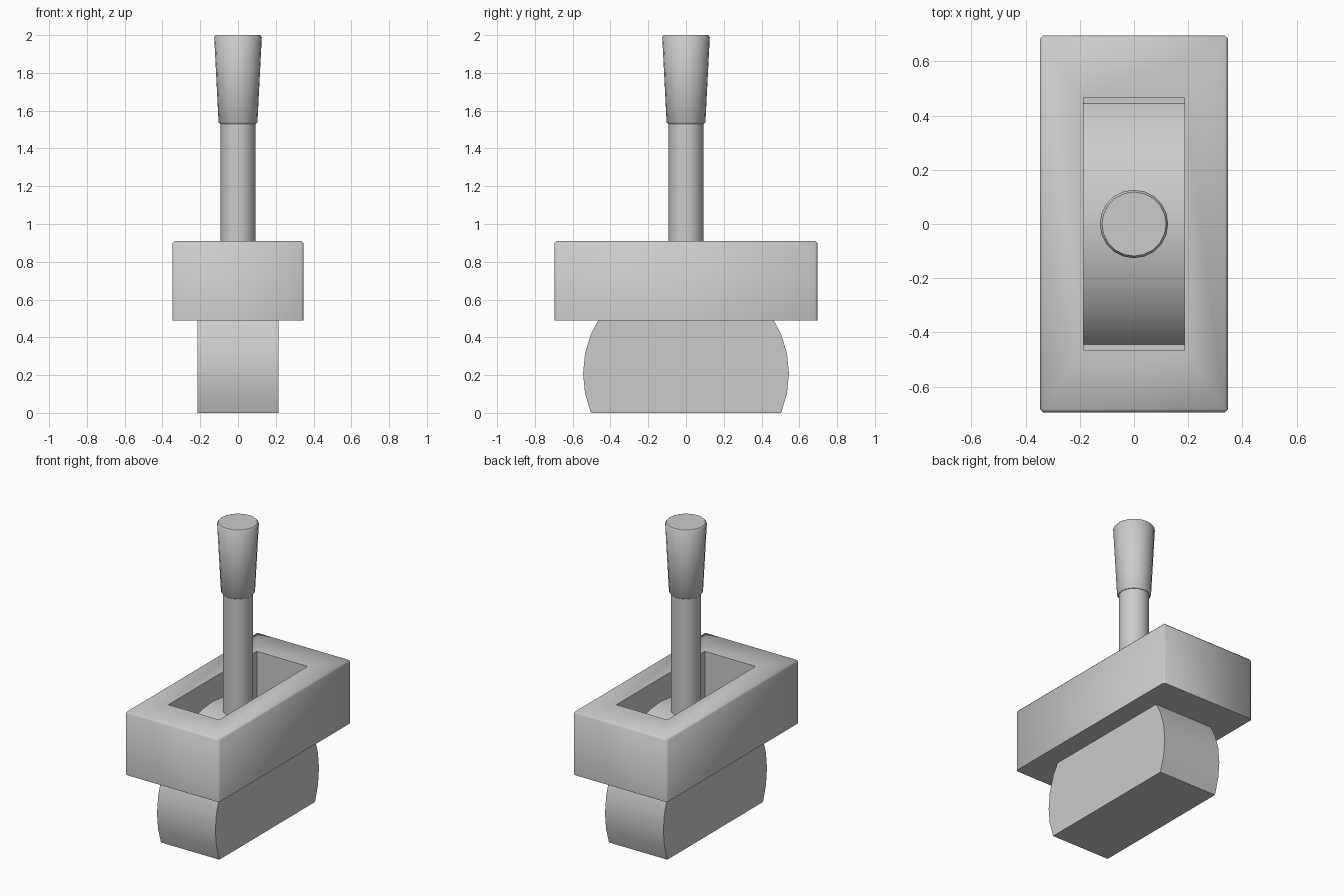
import bpy, bmesh
from math import sin, cos, radians, pi

if "Cube" in bpy.data.objects:
    bpy.data.objects.remove(bpy.data.objects["Cube"])


def finish(name, bm, angle):
    bmesh.ops.recalc_face_normals(bm, faces=bm.faces)
    me = bpy.data.meshes.new(name)
    bm.to_mesh(me)
    bm.free()
    ob = bpy.data.objects.new(name, me)
    bpy.context.collection.objects.link(ob)
    bpy.ops.object.select_all(action='DESELECT')
    bpy.context.view_layer.objects.active = ob
    ob.select_set(True)
    bpy.ops.object.shade_smooth_by_angle(angle=radians(angle))
    return ob


def turned(name, profile, sides=20):
    """Closed solid of revolution about z from (radius, z) pairs."""
    bm = bmesh.new()
    rings = [[bm.verts.new((r * cos(2 * pi * i / sides), r * sin(2 * pi * i / sides), z))
              for i in range(sides)] for r, z in profile]
    for a, b in zip(rings, rings[1:]):
        for i in range(sides):
            j = (i + 1) % sides
            bm.faces.new((a[i], a[j], b[j], b[i]))
    bm.faces.new(rings[0])
    bm.faces.new(rings[-1])
    return finish(name, bm, 50)


# Housing: chamfered block with a rectangular pocket in its top
X, Y, Z0, Z1 = 0.347, 0.695, 0.49, 0.91
HX, HY, FLOOR = 0.187, 0.465, 0.522
bm = bmesh.new()
bmesh.ops.create_cube(bm, size=1)
for v in bm.verts:
    v.co = (v.co.x * 2 * X, v.co.y * 2 * Y, Z1 if v.co.z > 0 else Z0)
outer = [e for e in bm.edges if any(v.co.z > Z0 + 0.1 for v in e.verts)]
bmesh.ops.bevel(bm, geom=outer, offset=0.012, segments=1, profile=0.5, affect='EDGES')
bm.normal_update()
top = max(bm.faces, key=lambda f: f.calc_center_median().z)
bmesh.ops.inset_region(bm, faces=[top], thickness=0.1)
for v in top.verts:
    v.co.x = HX if v.co.x > 0 else -HX
    v.co.y = HY if v.co.y > 0 else -HY
pocket = bmesh.ops.extrude_discrete_faces(bm, faces=[top])["faces"][0]
for v in pocket.verts:
    v.co.z = FLOOR
finish("housing", bm, 50)

# Pivot drum: round across y, cut flat at the bottom
R, W = 0.545, 0.215
bm = bmesh.new()
pts = [(R * cos(radians(a * 11.25)), R * (sin(radians(a * 11.25)) + sin(radians(22.5))))
       for a in range(-2, 19)]
face = bm.faces.new([bm.verts.new((-W, y, z)) for y, z in pts])
ext = bmesh.ops.extrude_face_region(bm, geom=[face])["geom"]
bmesh.ops.translate(bm, vec=(2 * W, 0, 0),
                    verts=[g for g in ext if isinstance(g, bmesh.types.BMVert)])
finish("pivot_drum", bm, 30)

# Lever shaft and flared grip
turned("lever_shaft", [(0.092, 0.6), (0.092, 1.56)])
turned("lever_grip", [(0.095, 1.53), (0.103, 1.54), (0.126, 1.99), (0.118, 2.0)])
